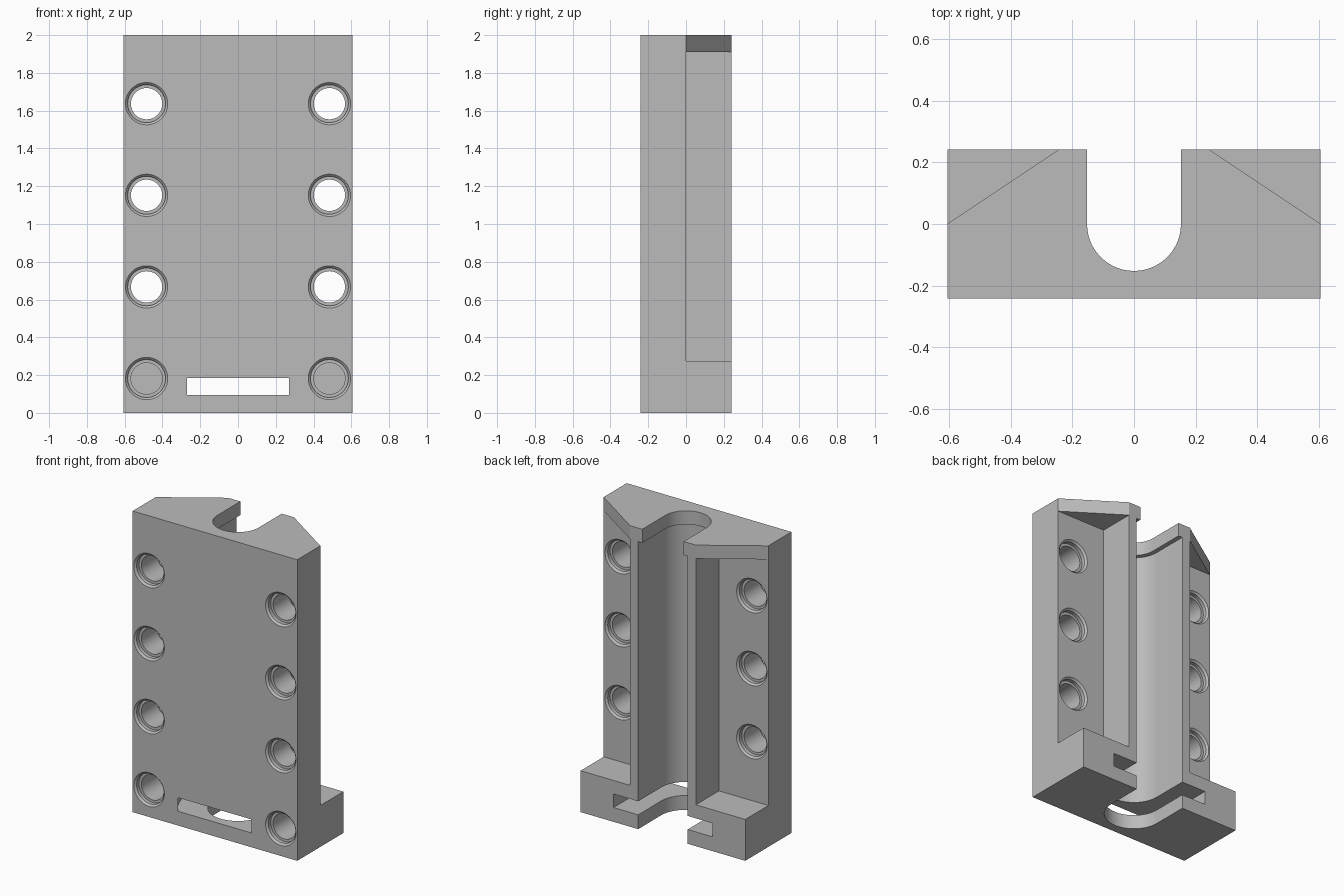
import bpy
import bmesh
import math

cube = bpy.data.objects.get("Cube")
if cube:
    bpy.data.objects.remove(cube, do_unlink=True)

HALF_W, HALF_D, HEIGHT = 0.605, 0.242, 2.0
BASE_TOP, CAP_BOTTOM = 0.275, 1.91

grey = bpy.data.materials.new("plain grey")
grey.use_nodes = True
colour = (0.5, 0.5, 0.5, 1)
grey.diffuse_color = colour
grey.node_tree.nodes["Principled BSDF"].inputs["Base Color"].default_value = colour


def finish(name, bm):
    bmesh.ops.recalc_face_normals(bm, faces=bm.faces)
    mesh = bpy.data.meshes.new(name)
    bm.to_mesh(mesh)
    bm.free()
    mesh.materials.append(grey)
    obj = bpy.data.objects.new(name, mesh)
    bpy.context.collection.objects.link(obj)
    return obj


def prism(name, outline, z0, z1):
    """Extrude an xy outline from z0 to z1."""
    bm = bmesh.new()
    face = bm.faces.new([bm.verts.new((x, y, z0)) for x, y in outline])
    top = bmesh.ops.extrude_face_region(bm, geom=[face])["geom"]
    verts = [v for v in top if isinstance(v, bmesh.types.BMVert)]
    bmesh.ops.translate(bm, verts=verts, vec=(0, 0, z1 - z0))
    return finish(name, bm)


def box(name, x0, x1, y0, y1, z0, z1):
    return prism(name, [(x0, y0), (x1, y0), (x1, y1), (x0, y1)], z0, z1)


def channel(name, radius, z0, z1, steps=48):
    """U-shaped prism, round towards the front and open at the back."""
    arc = [math.pi * (1 + i / steps) for i in range(steps + 1)]
    outline = [(radius * math.cos(a), radius * math.sin(a)) for a in arc]
    return prism(name, outline + [(radius, 0.4), (-radius, 0.4)], z0, z1)


def bore(name, x, z, profile, steps=48):
    """Turned cutter along y from (y, radius) pairs."""
    bm = bmesh.new()
    rings = []
    for y, r in profile:
        angles = [math.tau * i / steps for i in range(steps)]
        rings.append([bm.verts.new((x + r * math.cos(a), y, z + r * math.sin(a)))
                      for a in angles])
    for a, b in zip(rings, rings[1:]):
        for i in range(steps):
            j = (i + 1) % steps
            bm.faces.new((a[i], a[j], b[j], b[i]))
    bm.faces.new(rings[0])
    bm.faces.new(rings[-1])
    return finish(name, bm)


def cut(body, cutter):
    mod = body.modifiers.new("cut", "BOOLEAN")
    mod.operation = "DIFFERENCE"
    mod.solver = "EXACT"
    mod.object = cutter
    bpy.context.view_layer.objects.active = body
    bpy.ops.object.modifier_apply(modifier=mod.name)
    bpy.data.objects.remove(cutter, do_unlink=True)


# Solid block
body = box("mounting_block", -HALF_W, HALF_W, -HALF_D, HALF_D, 0, HEIGHT)

# Central channel, narrower through the top lip, and the wide slot in the base
cut(body, channel("main_channel", 0.182, -0.1, CAP_BOTTOM))
cut(body, channel("lip_channel", 0.152, 1.8, 2.1))
cut(body, channel("base_slot", 0.363, 0.095, 0.185))

# Screw hole profiles: chamfer, counterbore, shaft
flare = [(-0.26, 0.112), (-HALF_D, 0.112), (-0.23, 0.1), (-0.205, 0.1), (-0.205, 0.083)]
through = flare + [(-HALF_D - y, r) for y, r in reversed(flare)]
blind = flare + [(0, 0.083)]

for side in (-1, 1):
    # Rear pocket beside the channel wall
    x0, x1 = sorted((side * 0.242, side * 0.7))
    cut(body, box("pocket", x0, x1, 0, 0.4, BASE_TOP, CAP_BOTTOM))
    # Diagonal rear corner of the top cap
    corner = [(side * 0.968, -0.242), (side * -0.121, 0.484), (side * 0.968, 0.484)]
    cut(body, prism("cap_corner", corner, 1.8, 2.1))
    # Column of holes, the lowest one closed by the base
    for row in range(4):
        profile = through if row else blind
        cut(body, bore("screw_hole", side * 0.484, 0.182 + 0.485 * row, profile))

# Smooth round surfaces, crisp edges
bpy.ops.object.select_all(action="DESELECT")
body.select_set(True)
bpy.context.view_layer.objects.active = body
bpy.ops.object.shade_smooth_by_angle(angle=math.radians(30))
